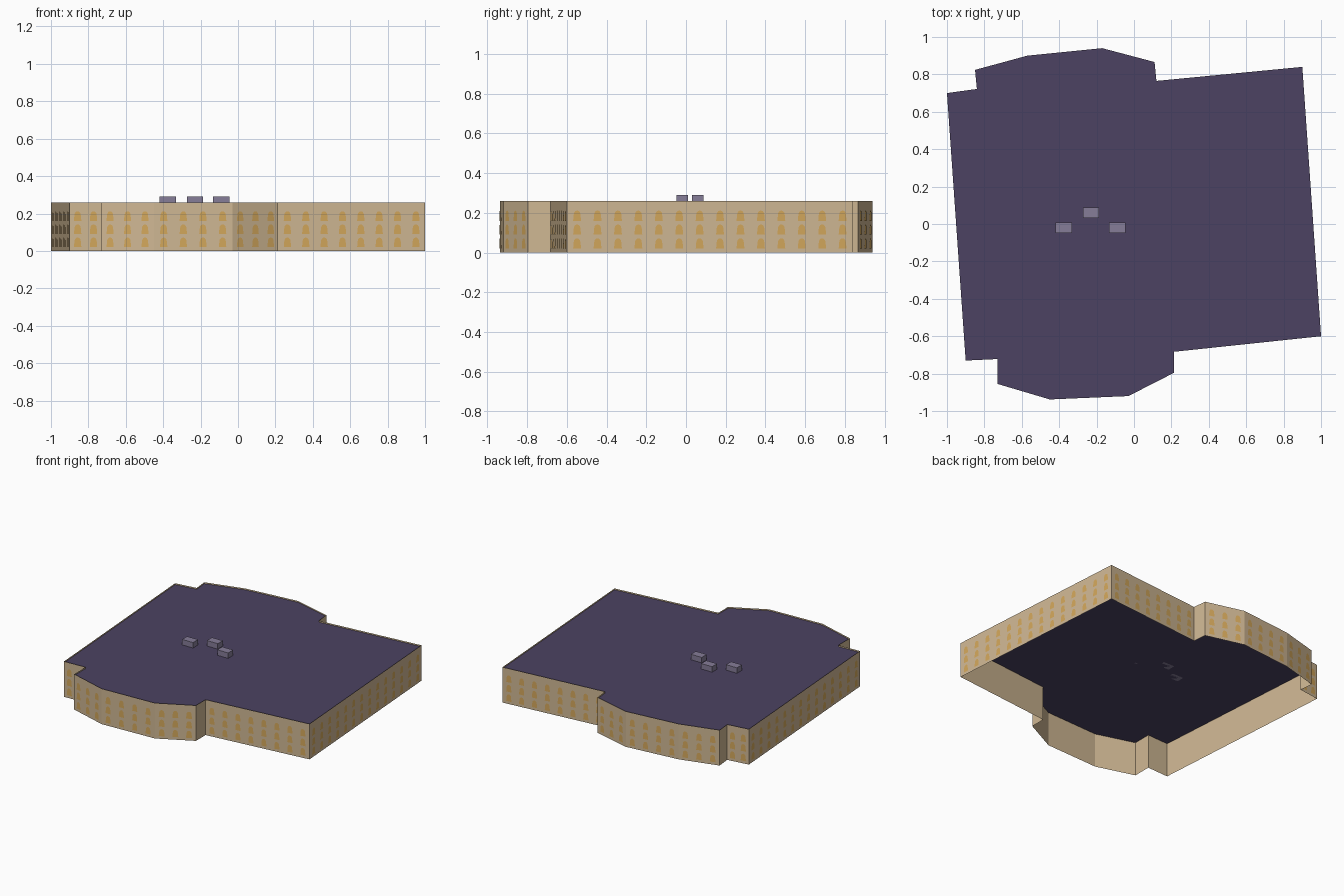
import bpy, bmesh, math
from mathutils import Vector

if "Cube" in bpy.data.objects:
    bpy.data.objects.remove(bpy.data.objects["Cube"], do_unlink=True)

WALL_TOP, ROOF_Z = 0.26, 0.25
OUTLINE = [Vector((x, y, 0)) for x, y in (
    (1, -.6), (.9, .84), (.12, .765), (.11, .866), (-.17, .94), (-.57, .9),
    (-.85, .824), (-.84, .722), (-1, .7), (-.9, -.73), (-.73, -.722),
    (-.73, -.855), (-.45, -.938), (-.03, -.92), (.215, -.795), (.215, -.683))]


def material(name, rgb):
    linear = [((c / 255 + .055) / 1.055) ** 2.4 for c in rgb] + [1]
    mat = bpy.data.materials.new(name)
    mat.use_nodes = True
    mat.diffuse_color = linear
    mat.node_tree.nodes["Principled BSDF"].inputs["Base Color"].default_value = linear
    return mat


def add_object(name, bm, mat):
    mesh = bpy.data.meshes.new(name)
    bm.to_mesh(mesh)
    bm.free()
    mesh.materials.append(mat)
    obj = bpy.data.objects.new(name, mesh)
    bpy.context.collection.objects.link(obj)
    return obj


def add_face(bm, points):
    return bm.faces.new([bm.verts.new(p) for p in points])


stone = material("tan stone", (208, 184, 148))
glow = material("amber window", (212, 168, 92))
slate = material("purple slate", (76, 66, 98))
metal = material("grey purple metal", (134, 125, 152))

# Each straight run of the outline, as start and end
runs = list(zip(OUTLINE, OUTLINE[1:] + OUTLINE[:1]))
up = Vector((0, 0, 1))

# Outer walls, a thin shell open underneath
bm = bmesh.new()
for a, b in runs:
    add_face(bm, (a, b, b + up * WALL_TOP, a + up * WALL_TOP))
bmesh.ops.remove_doubles(bm, verts=bm.verts, dist=1e-5)
add_object("outer_walls", bm, stone)

# Flat roof, just below the top of the walls
bm = bmesh.new()
add_face(bm, [p + up * ROOF_Z for p in OUTLINE])
add_object("roof", bm, slate)

# Three rows of arched windows on every run except the short returns
HALF, STRAIGHT = .02, .032
arch = [(-HALF, 0), (HALF, 0)]
arch += [(HALF * .85 * math.cos(i * math.pi / 6), STRAIGHT + HALF * math.sin(i * math.pi / 6))
         for i in range(7)]
bm = bmesh.new()
for a, b in runs:
    length = (b - a).length
    if length < .14:
        continue
    along = (b - a).normalized()
    outward = along.cross(up)
    columns = round(length / .1)
    for col in range(columns):
        base = a + along * length * (col + .5) / columns + outward * .002
        for sill in (.02, .09, .16):
            add_face(bm, [base + along * u + up * (sill + v) for u, v in arch])
add_object("windows", bm, glow)

# Rooftop units
for i, (x, y) in enumerate(((-.375, -.02), (-.23, .06), (-.09, -.02))):
    bm = bmesh.new()
    bmesh.ops.create_cube(bm, size=1)
    bmesh.ops.scale(bm, vec=(.088, .058, .04), verts=bm.verts)
    bmesh.ops.translate(bm, vec=(x, y, ROOF_Z + .02), verts=bm.verts)
    add_object(f"roof_unit_{i + 1}", bm, metal)
